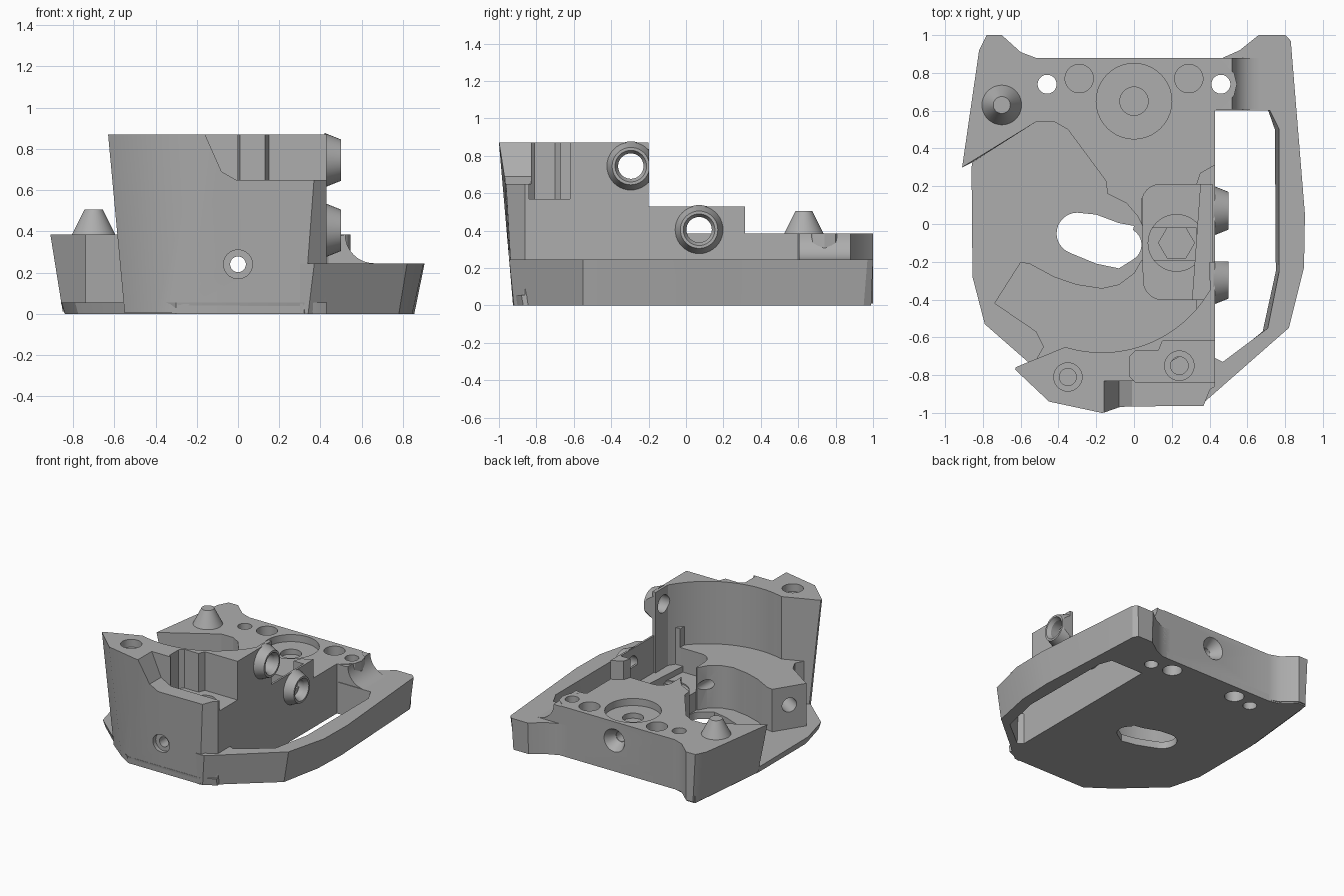
import bpy, bmesh, math
from mathutils import Vector

if "Cube" in bpy.data.objects:
    bpy.data.objects.remove(bpy.data.objects["Cube"])

grey = bpy.data.materials.new("machined grey")
grey.use_nodes = True
grey.diffuse_color = (0.42, 0.42, 0.42, 1)
grey.node_tree.nodes["Principled BSDF"].inputs["Base Color"].default_value = (0.42, 0.42, 0.42, 1)


def loft(name, low, high):
    """Solid between two matching 3D outlines."""
    bm = bmesh.new()
    a = [bm.verts.new(p) for p in low]
    b = [bm.verts.new(p) for p in high]
    n = len(a)
    bm.faces.new(a)
    bm.faces.new(b)
    for i in range(n):
        bm.faces.new((a[i], a[(i + 1) % n], b[(i + 1) % n], b[i]))
    bmesh.ops.recalc_face_normals(bm, faces=bm.faces)
    me = bpy.data.meshes.new(name)
    bm.to_mesh(me)
    bm.free()
    ob = bpy.data.objects.new(name, me)
    bpy.context.collection.objects.link(ob)
    me.materials.append(grey)
    return ob


def prism(name, pts, z0, z1, top=None):
    return loft(name, [(x, y, z0) for x, y in pts], [(x, y, z1) for x, y in top or pts])


def box(name, x0, x1, y0, y1, z0, z1):
    return prism(name, [(x0, y0), (x1, y0), (x1, y1), (x0, y1)], z0, z1)


def rod(name, p, q, r0, r1=None, sides=40):
    """Cylinder or cone from p to q."""
    p, q = Vector(p), Vector(q)
    rot = (q - p).to_track_quat('Z', 'Y')
    ring = [rot @ Vector((math.cos(t), math.sin(t), 0))
            for t in (2 * math.pi * i / sides for i in range(sides))]
    r1 = r0 if r1 is None else r1
    return loft(name, [p + v * r0 for v in ring], [q + v * r1 for v in ring])


def drill(x, y, r, z0, z1, sides=40):
    return rod("cutter", (x, y, z0), (x, y, z1), r, sides=sides)


def cut(targets, cutter):
    """Subtract the cutter from each target, then discard it."""
    for ob in targets:
        mod = ob.modifiers.new("cut", 'BOOLEAN')
        mod.operation, mod.solver, mod.object = 'DIFFERENCE', 'EXACT', cutter
        bpy.context.view_layer.objects.active = ob
        bpy.ops.object.modifier_apply(modifier=mod.name)
    bpy.data.objects.remove(cutter)


def arc(cx, cy, r, a0, a1, n):
    return [(cx + r * math.cos(math.radians(a0 + (a1 - a0) * i / n)),
             cy + r * math.sin(math.radians(a0 + (a1 - a0) * i / n))) for i in range(n + 1)]


DECK = 0.385

# Floor plate
floor_low = [(-.84, .3), (-.84, -.27), (-.775, -.52), (-.54, -.73), (-.3, -.92), (.32, -.92),
             (.43, -.87), (.43, .88), (-.52, .88), (-.6, .9), (-.7, .99), (-.77, .99)]
floor_top = [(-.86, .3), (-.855, -.28), (-.79, -.53), (-.55, -.74), (-.3, -.93), (.32, -.93),
             (.43, -.88), (.43, .88), (-.52, .88), (-.6, .9), (-.7, .99), (-.77, .99)]
floor = prism("floor_plate", floor_low, 0, .055, floor_top)

# Rear deck with left ear, overhanging to the left
deck_rim = [(-.52, .54), (-.42, .54), (-.35, .5), (-.15, .23), (-.14, .16), (-.04, .11), (.02, .04),
            (.05, -.02), (.43, -.02), (.43, .6), (.48, .63), (.53, .68), (.545, .74), (.53, .8),
            (.47, .85), (.46, .88), (-.52, .88), (-.6, .91), (-.7, 1)]
deck = prism("rear_deck", [(-.85, .33)] + deck_rim + [(-.76, 1), (-.79, .92)], .01, DECK,
             [(-.91, .3)] + deck_rim + [(-.78, 1), (-.82, .92)])

# Low ledge with hooked end
ledge = prism("hook_ledge", [(-.6, -.2), (-.55, -.21), (-.42, -.28), (-.3, -.32), (-.17, -.34),
                             (-.08, -.32), (0, -.26), (.04, -.19), (.43, -.19), (.43, -.6),
                             (.1, -.78), (-.35, -.78), (-.52, -.72), (-.48, -.65), (-.52, -.57),
                             (-.74, -.42)], .01, DECK)

# Screw pocket floor and the raised panel beside it
pocket_floor = box("pocket_floor", .045, .42, -.42, .23, .01, .2)
panel = prism("side_panel", [(.33, -.5), (.43, -.5), (.43, .315), (.35, .27), (.33, .21)], .01, .53)

# Tall front wall, leaning outward
wall = prism("front_wall",
             [(-.55, -.74), (-.4, -.86), (-.3, -.925), (0, -.925), (.32, -.925), (.43, -.86),
              (.43, -.2), (-.4, -.2)], .005, .87,
             [(-.63, -.77), (-.45, -.94), (-.17, -1), (0, -.98), (.385, -.975), (.43, -.86),
              (.43, -.2), (-.4, -.2)])
hollow = arc(-.17, -.02, .66, -30, -107, 30)
cut([wall], prism("cutter", hollow + [(-1, -.91), (-1, .5), (.4, .5), (.4, -.2)], -.1, 1))

# Stepped notch in the wall top
cut([wall], prism("cutter", [(-.02, -.81), (.01, -.84), (.6, -.84), (.6, -.62), (.15, -.62),
                             (.13, -.67), (.01, -.67), (-.02, -.7)], .57, 1))
front_notch = [(-.2, .95), (-.16, .87), (-.08, .69), (-.01, .65), (.6, .65), (.6, .95)]
cut([wall], loft("cutter", [(x, -1.2, z) for x, z in front_notch],
                 [(x, -.83, z) for x, z in front_notch]))

# Side rail with its window
rail = prism("side_rail",
             [(.3, -.925), (.34, -.92), (.78, -.55), (.845, -.23), (.855, .05), (.81, .95),
              (.79, .99), (.66, .99), (.56, .92), (.47, .88), (.4, .88), (.3, -.5)], 0, .245,
             [(.3, -.945), (.37, -.945), (.82, -.55), (.9, -.23), (.905, .05), (.83, .97),
              (.8, 1), (.66, 1), (.56, .92), (.47, .88), (.4, .88), (.3, -.5)])
cut([rail], prism("cutter", [(.43, .6), (.71, .6), (.745, .5), (.75, -.25), (.68, -.57),
                             (.47, -.74), (.43, -.71)], -.01, .26,
                  [(.43, .6), (.72, .6), (.77, .5), (.77, -.25), (.71, -.55),
                   (.47, -.73), (.43, -.71)]))

# Cove blending the deck into the rail
cove_line = [(.4, .1), (.4, DECK), (.5, DECK - .005)] + arc(.66, .385, .14, 180, 270, 10) + [(.66, .1)]
cove = loft("rail_cove", [(x, .605, z) for x, z in cove_line], [(x, .88, z) for x, z in cove_line])

# Rounded pocket around the screw
pocket = (arc(.14, .11, .1, 180, 90, 6) + [(.415, .21), (.415, -.4)] + arc(.15, -.3, .1, 270, 180, 6))
cut([deck, ledge, panel], prism("cutter", pocket, .19, .7))
cut([pocket_floor], drill(.225, -.1, .15, .16, .3))
cut([pocket_floor], drill(.225, -.1, .095, .08, .3, 6))

# Slot through the floor
slot = arc(-.3, -.05, .11, 250, 90, 12) + [(-.2, .05), (-.08, .005), (.0, -.01)] \
    + arc(-.05, -.11, .09, 60, -60, 8) + [(-.08, -.235), (-.2, -.21)]
cut([floor], prism("cutter", slot, -.1, .2))
cut([pocket_floor], prism("cutter", slot, -.1, .15))

# Deck recess and holes
cut([deck], drill(0, .65, .2, .33, .5))
cut([deck], drill(0, .65, .075, .29, .5))
for side in (-1, 1):
    cut([floor, deck, rail, cove], drill(side * .46, .74, .05, -.1, .6))
    cut([deck], drill(side * .29, .77, .075, .25, .6))
    cut([floor, deck], drill(side * .29, .77, .07, -.1, .12))

# Wall top holes
for x, y, r, z in ((-.35, -.81, .075, .87), (.24, -.75, .078, .57)):
    cut([wall], drill(x, y, r, z - .06, 1))
    cut([wall], drill(x, y, r * .6, z - .25, 1))

# Long bore front to back, with flared ends, and the angled hook hole
cut([wall, ledge, deck], rod("cutter", (0, -1.2, .24), (0, 1.2, .24), .038))
cut([wall], rod("cutter", (0, -1.1, .24), (0, -.91, .24), .07))
cut([deck], rod("cutter", (0, .9, .24), (0, .8, .24), .1, .04))
cut([ledge], rod("cutter", (-.75, -.26, .24), (-.5, -.42, .24), .055))

# Side bosses with through holes
bosses = []
for name, y, z in (("upper_boss", -.295, .745), ("lower_boss", .07, .405)):
    boss = rod(name, (.42, y, z), (.5, y, z), .132, .1)
    bosses.append(boss)
    cut([boss, wall, panel], rod("cutter", (.2, y, z), (.6, y, z), .068))
    cut([boss], rod("cutter", (.47, y, z), (.51, y, z), .068, .09))
cut([bosses[0]], box("cutter", .3, .6, -.198, .1, .5, 1))

# Locating pin
pin = rod("locating_pin", (-.7, .63, DECK - .02), (-.7, .63, .505), .115, .045)

# Smooth the round surfaces, keep edges crisp
for ob in (floor, deck, ledge, pocket_floor, panel, wall, rail, cove, pin, *bosses):
    bpy.ops.object.select_all(action='DESELECT')
    ob.select_set(True)
    bpy.context.view_layer.objects.active = ob
    bpy.ops.object.shade_smooth_by_angle(angle=math.radians(25))
